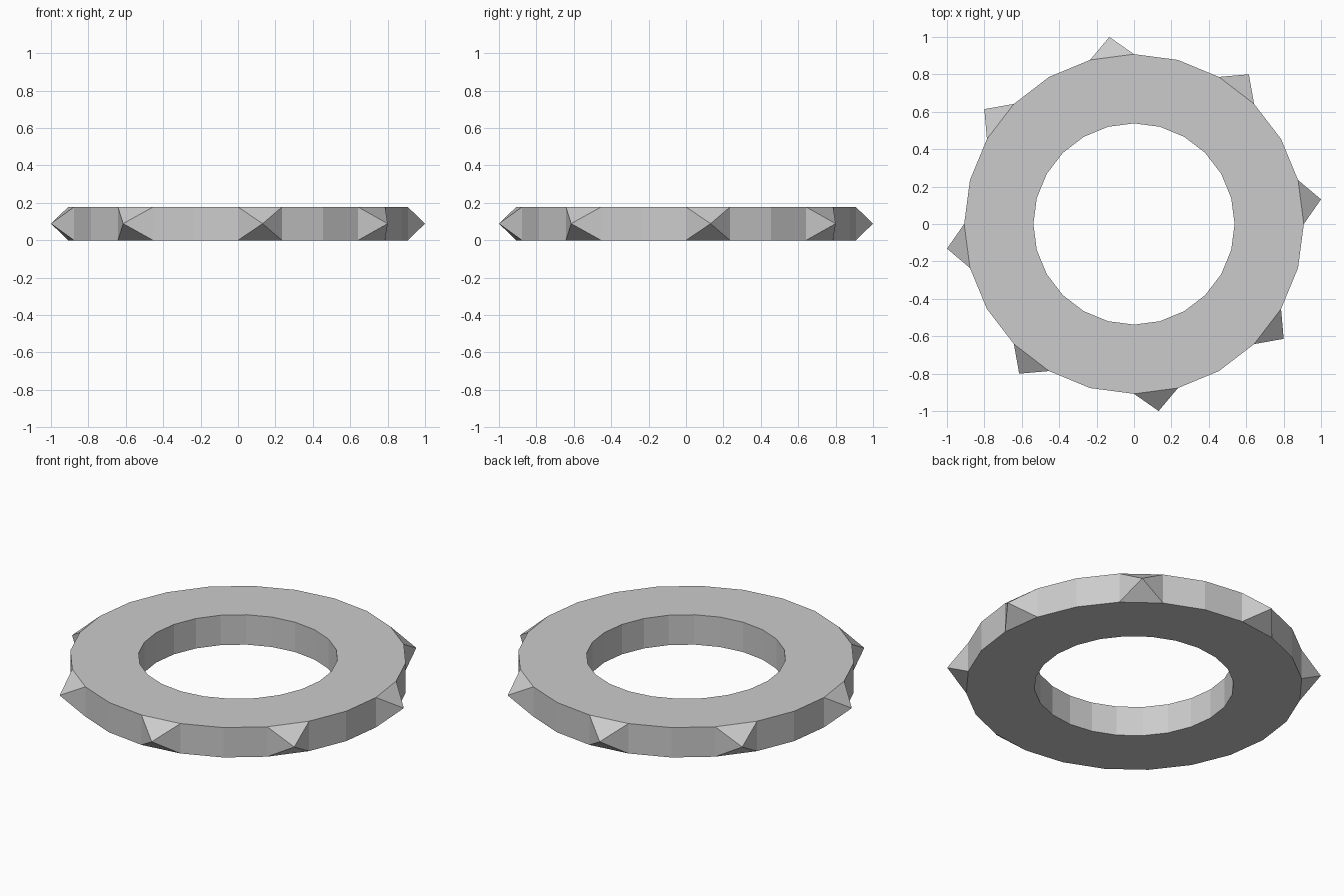
import bpy, bmesh
from math import cos, sin, radians

if "Cube" in bpy.data.objects:
    bpy.data.objects.remove(bpy.data.objects["Cube"])

SIDES = 24
R_OUT, R_IN, HEIGHT = 0.908, 0.538, 0.178
R_TIP = 1.0 / cos(radians(7.5))
STEP = 360 / SIDES

bm = bmesh.new()


def ring(radius, z):
    return [bm.verts.new((radius * cos(radians(i * STEP)),
                          radius * sin(radians(i * STEP)), z))
            for i in range(SIDES)]


# Flat ring: rectangular cross-section, loops joined all round
loops = [ring(R_OUT, 0), ring(R_OUT, HEIGHT), ring(R_IN, HEIGHT), ring(R_IN, 0)]
outer_faces = []
for k in range(4):
    a, b = loops[k], loops[(k + 1) % 4]
    for i in range(SIDES):
        j = (i + 1) % SIDES
        face = bm.faces.new((a[i], a[j], b[j], b[i]))
        if k == 0:
            outer_faces.append(face)

# Pyramid spikes: every third outer face is raised to a point
for i in range(0, SIDES, 3):
    poked = bmesh.ops.poke(bm, faces=[outer_faces[i]])
    angle = radians((i + 0.5) * STEP)
    poked["verts"][0].co = (R_TIP * cos(angle), R_TIP * sin(angle), HEIGHT / 2)

bmesh.ops.recalc_face_normals(bm, faces=bm.faces[:])
mesh = bpy.data.meshes.new("spiked_ring")
bm.to_mesh(mesh)
bm.free()
bpy.context.collection.objects.link(bpy.data.objects.new("spiked_ring", mesh))
